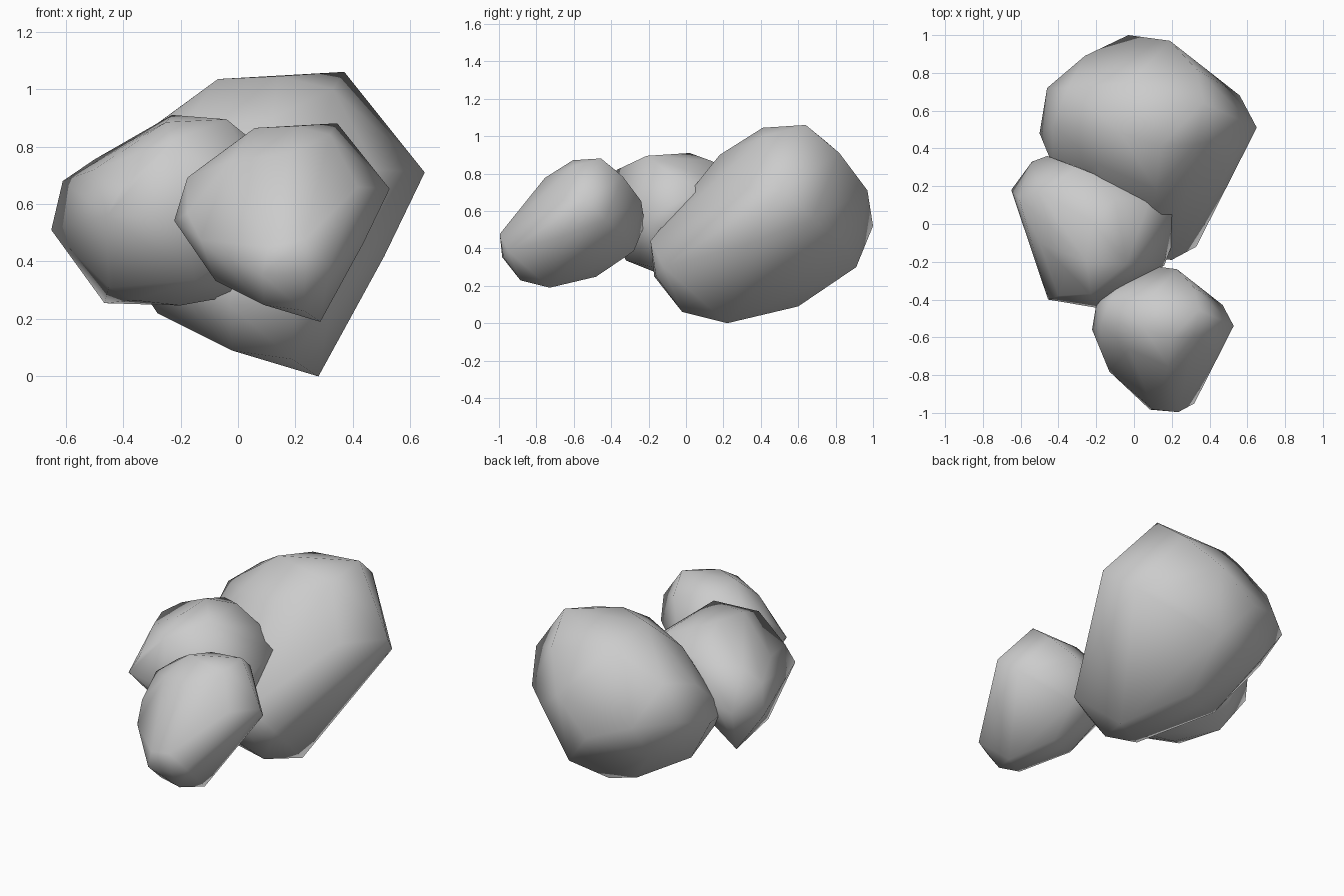
import bpy, bmesh, math


def rock(name, pts, scale=1.0, offset=(0, 0, 0)):
    """Boulder: convex hull around a few corner points, smooth shaded."""
    bm = bmesh.new()
    for p in pts:
        bm.verts.new([c * scale + o for c, o in zip(p, offset)])
    bmesh.ops.convex_hull(bm, input=bm.verts[:])
    loose = [v for v in bm.verts if not v.link_faces]
    bmesh.ops.delete(bm, geom=loose, context='VERTS')
    bmesh.ops.recalc_face_normals(bm, faces=bm.faces[:])
    me = bpy.data.meshes.new(name)
    bm.to_mesh(me)
    bm.free()
    ob = bpy.data.objects.new(name, me)
    bpy.context.collection.objects.link(ob)
    bpy.ops.object.select_all(action='DESELECT')
    ob.select_set(True)
    bpy.context.view_layer.objects.active = ob
    bpy.ops.object.shade_smooth_by_angle(angle=math.radians(75))
    return ob


# Corners of the large boulder (the small one is a scaled copy)
boulder = [
    # top
    (-.07, .48, 1.035), (.14, .41, 1.045), (.37, .64, 1.06), (.33, .42, 1.0),
    (.12, .18, .90), (-.20, .32, .86), (-.12, .76, .92), (-.35, .72, .83),
    (-.02, .75, .97), (.33, .82, .91), (-.43, .52, .77),
    # sides
    (.65, .51, .71), (.48, .29, .72), (.56, .68, .56), (.42, .79, .52),
    (.19, .97, .71), (-.03, 1.0, .52), (-.26, .89, .60), (-.46, .72, .62),
    (-.50, .48, .54), (-.43, .31, .58), (-.36, .14, .44), (0, -.17, .40),
    (.20, -.19, .44), (.51, .33, .42),
    # bottom
    (.33, -.12, .30), (.20, -.16, .25), (-.03, -.17, .25), (.19, -.02, .06),
    (-.02, 0, .09), (.28, .22, 0), (-.03, .52, .095), (.10, .60, .09),
    (-.28, .35, .22), (-.28, .76, .38), (.15, .91, .30),
]

# Corners of the middle boulder
middle = [
    (-.23, .02, .91), (-.04, -.21, .895), (-.25, -.20, .885), (-.10, .13, .87),
    (.20, .05, .70), (.12, .13, .70), (.08, .12, .78), (.205, -.10, .50),
    (.16, -.22, .55), (-.19, -.445, .55), (-.455, -.40, .56), (-.40, -.38, .66),
    (-.23, -.37, .82), (-.65, .18, .51), (-.54, .33, .55), (-.46, .36, .58),
    (-.30, .30, .79), (-.465, .18, .255), (-.61, .14, .68), (-.50, .17, .755),
    (-.50, -.10, .72), (-.20, -.10, .247), (.01, -.12, .285),
    (-.15, -.32, .335), (-.36, -.09, .265), (-.45, -.15, .31), (-.15, .25, .55),
]

rock("large_boulder", boulder)
rock("small_boulder", boulder, .652, (.104, -.872, .19))
rock("middle_boulder", middle)
